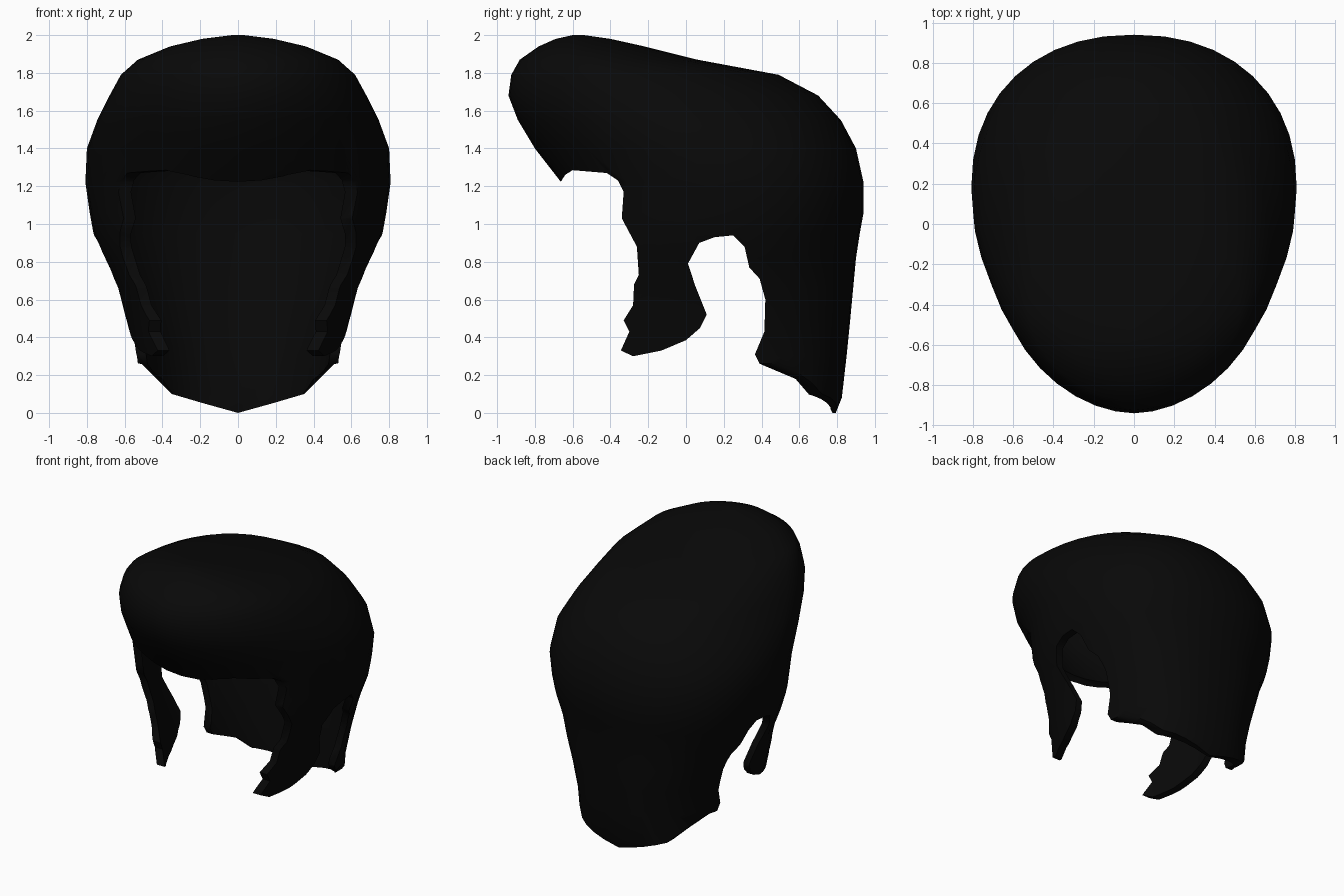
import bpy, bmesh, math

if "Cube" in bpy.data.objects:
    bpy.data.objects.remove(bpy.data.objects["Cube"])

black = bpy.data.materials.new("hair black")
black.diffuse_color = (0.0025, 0.0025, 0.0025, 1)
black.use_nodes = True
black.node_tree.nodes["Principled BSDF"].inputs["Base Color"].default_value = black.diffuse_color


def make_object(name, bm):
    bmesh.ops.recalc_face_normals(bm, faces=bm.faces)
    mesh = bpy.data.meshes.new(name)
    bm.to_mesh(mesh)
    bm.free()
    mesh.materials.append(black)
    ob = bpy.data.objects.new(name, mesh)
    bpy.context.collection.objects.link(ob)
    return ob


def loft(name, rows, front_power, sides=40):
    """Stack egg-shaped rings; each row is z, front y, back y, half width, centre y."""
    bm = bmesh.new()
    rings = []
    for z, front, back, width, mid in rows:
        ring = []
        for i in range(sides):
            a = 2 * math.pi * i / sides
            c, s = math.cos(a), math.sin(a)
            # squarer towards the nape, more pointed at the fringe
            p = (2.45 if z < 0.7 else 2.2) if s > 0 else (front_power if z > 1.3 else 2.0)
            r = (back - mid) if s > 0 else (mid - front)
            x = width * math.copysign(abs(c) ** (2 / p), c)
            y = mid + r * math.copysign(abs(s) ** (2 / p), s)
            ring.append(bm.verts.new((x, y, z)))
        rings.append(ring)
    for lo, hi in zip(rings, rings[1:]):
        for i in range(sides):
            j = (i + 1) % sides
            bm.faces.new((lo[i], lo[j], hi[j], hi[i]))
    bm.faces.new(rings[0])
    bm.faces.new(rings[-1])
    return make_object(name, bm)


def prism(name, points, offset):
    """Extrude a closed outline along an offset vector."""
    bm = bmesh.new()
    face = bm.faces.new([bm.verts.new(p) for p in points])
    sweep = bmesh.ops.extrude_face_region(bm, geom=[face])
    bmesh.ops.translate(bm, vec=offset,
                        verts=[v for v in sweep["geom"] if isinstance(v, bmesh.types.BMVert)])
    return make_object(name, bm)


def boolean(target, cutter, operation):
    cutter.hide_render = True
    mod = target.modifiers.new("cut", "BOOLEAN")
    mod.operation = operation
    mod.solver = "EXACT"
    mod.object = cutter
    bpy.context.view_layer.objects.active = target
    bpy.ops.object.modifier_apply(modifier=mod.name)
    bpy.data.objects.remove(cutter)


# Outer volume: tapering nape, full crown, swept-up front
hair = loft("hair", [
    (-0.02, -0.55, 0.785, 0.52, 0.15),
    (0.08, -0.57, 0.825, 0.54, 0.15),
    (0.30, -0.62, 0.85, 0.55, 0.15),
    (0.50, -0.64, 0.87, 0.595, 0.15),
    (0.66, -0.65, 0.885, 0.64, 0.16),
    (0.82, -0.65, 0.90, 0.715, 0.17),
    (0.95, -0.65, 0.92, 0.765, 0.18),
    (1.06, -0.65, 0.94, 0.785, 0.18),
    (1.22, -0.66, 0.94, 0.808, 0.18),
    (1.40, -0.80, 0.90, 0.80, 0.08),
    (1.55, -0.89, 0.82, 0.745, -0.08),
    (1.68, -0.94, 0.70, 0.68, -0.22),
    (1.79, -0.925, 0.49, 0.62, -0.29),
    (1.87, -0.88, 0.06, 0.53, -0.42),
    (1.94, -0.78, -0.22, 0.36, -0.5),
    (1.98, -0.69, -0.40, 0.19, -0.55),
    (2.00, -0.60, -0.54, 0.03, -0.57),
], 1.85)

# Hollow: an even shell that flares at the nape rim and opens into the raised front
head = loft("head_cutter", [
    (-0.10, -0.50, 0.80, 0.49, 0.15),
    (0.02, -0.51, 0.77, 0.49, 0.15),
    (0.14, -0.53, 0.775, 0.49, 0.15),
    (0.35, -0.57, 0.80, 0.505, 0.15),
    (0.66, -0.59, 0.835, 0.59, 0.15),
    (0.95, -0.60, 0.87, 0.71, 0.16),
    (1.22, -0.61, 0.89, 0.75, 0.17),
    (1.40, -0.74, 0.85, 0.745, 0.08),
    (1.55, -0.83, 0.765, 0.69, -0.08),
    (1.68, -0.87, 0.62, 0.61, -0.22),
    (1.76, -0.85, 0.38, 0.54, -0.29),
    (1.83, -0.80, 0.02, 0.45, -0.40),
    (1.89, -0.71, -0.25, 0.28, -0.5),
    (1.93, -0.63, -0.46, 0.12, -0.55),
], 1.85)
boolean(hair, head, "DIFFERENCE")

# Side outline: fringe, sideburn, ear opening and nape
side = [
    (-1.2, 1.21), (-0.665, 1.22), (-0.64, 1.26), (-0.60, 1.285), (-0.42, 1.27),
    (-0.36, 1.23), (-0.33, 1.17), (-0.34, 1.03), (-0.26, 0.88), (-0.25, 0.73),
    (-0.275, 0.68), (-0.28, 0.57), (-0.33, 0.49), (-0.30, 0.43), (-0.345, 0.33),
    (-0.28, 0.30), (-0.13, 0.33), (0.0, 0.385), (0.075, 0.45), (0.11, 0.52),
    (0.05, 0.67), (0.01, 0.79), (0.07, 0.90), (0.15, 0.93), (0.25, 0.94),
    (0.31, 0.88), (0.335, 0.77), (0.39, 0.71), (0.42, 0.60), (0.415, 0.43),
    (0.365, 0.31), (0.39, 0.26), (0.58, 0.18), (0.70, 0.04), (0.76, -0.01),
    (1.2, -0.01), (1.2, 2.2), (-1.2, 2.2),
]
boolean(hair, prism("side_cutter", [(-1.2, y, z) for y, z in side], (2.4, 0, 0)), "INTERSECT")

# Nape edge rises from a central point to both sides
half = [(0.18, 0.05), (0.35, 0.10), (0.45, 0.20), (0.51, 0.26), (1.1, 0.27), (1.1, 2.3)]
nape = [(0, 0)] + half + [(-x, z) for x, z in reversed(half)]
boolean(hair, prism("nape_cutter", [(x, -1.5, z) for x, z in nape], (0, 3, 0)), "INTERSECT")

# One black colour, smooth with crisp cut edges
hair.data.materials.clear()
hair.data.materials.append(black)
for p in hair.data.polygons:
    p.material_index = 0
bpy.ops.object.select_all(action="DESELECT")
hair.select_set(True)
bpy.context.view_layer.objects.active = hair
bpy.ops.object.shade_smooth_by_angle(angle=math.radians(50))
